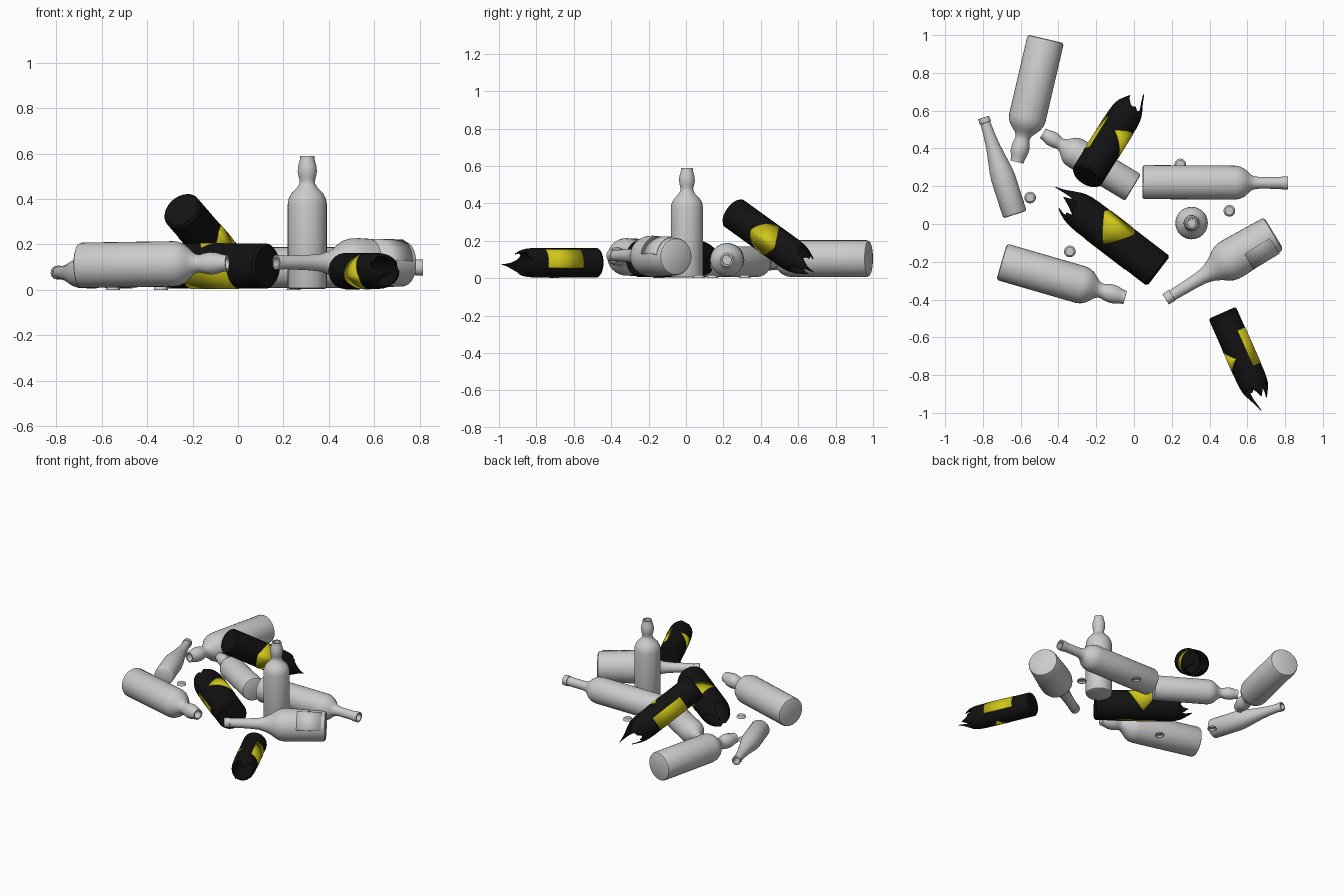
import bpy, bmesh, math, random
from mathutils import Vector, Matrix

if "Cube" in bpy.data.objects:
    bpy.data.objects.remove(bpy.data.objects["Cube"])

random.seed(4)


def material(name, col):
    m = bpy.data.materials.new(name)
    m.diffuse_color = col
    m.use_nodes = True
    m.node_tree.nodes["Principled BSDF"].inputs["Base Color"].default_value = m.diffuse_color
    return m


BLACK = material("dark_glass", (0.006, 0.006, 0.006, 1))
YELLOW = material("yellow_label", (0.62, 0.56, 0.01, 1))


def place(base, tip, up=(0, 0, 1), s=1.0):
    """Matrix putting local z along base->tip, with local x facing 'up'."""
    z = (Vector(tip) - Vector(base)).normalized()
    x = Vector(up)
    x = (x - z * x.dot(z)).normalized()
    y = z.cross(x)
    rot = Matrix((x, y, z)).transposed().to_4x4()
    return Matrix.Translation(base) @ rot @ Matrix.Scale(s, 4)


def finish(name, bm, mat4, mat=None, angle=35):
    bmesh.ops.recalc_face_normals(bm, faces=bm.faces)
    me = bpy.data.meshes.new(name)
    bm.to_mesh(me)
    bm.free()
    ob = bpy.data.objects.new(name, me)
    bpy.context.collection.objects.link(ob)
    ob.matrix_world = mat4
    if mat:
        me.materials.append(mat)
    bpy.ops.object.select_all(action='DESELECT')
    ob.select_set(True)
    bpy.context.view_layer.objects.active = ob
    bpy.ops.object.shade_smooth_by_angle(angle=math.radians(angle))
    return ob


def bridge(bm, rings, closed=True):
    for a, b in zip(rings, rings[1:]):
        n = len(a)
        for i in range(n if closed else n - 1):
            j = (i + 1) % n
            bm.faces.new((a[i], a[j], b[j], b[i]))


def ring(bm, r, z, n):
    """z may be a number or a list with one height per vertex; same for r."""
    out = []
    for i in range(n):
        t = 2 * math.pi * i / n
        ri = r[i] if isinstance(r, list) else r
        zi = z[i] if isinstance(z, list) else z
        out.append(bm.verts.new((ri * math.cos(t), ri * math.sin(t), zi)))
    return out


def lathe(name, prof, mat4, n=32):
    bm = bmesh.new()
    rings = [ring(bm, r, z, n) for z, r in prof]
    bridge(bm, rings)
    bm.faces.new(rings[0])
    bm.faces.new(rings[-1])
    return finish(name, bm, mat4)


def radius(prof, z):
    for (z0, r0), (z1, r1) in zip(prof, prof[1:]):
        if z <= z1:
            return r0 + (r1 - r0) * max(0, z - z0) / (z1 - z0)
    return prof[-1][1]


def label(name, r, zc, half, half_angle, mat4, turn=0, pointed=False, mat=None):
    """Curved patch wrapped around a bottle, facing local x turned by 'turn'."""
    bm = bmesh.new()
    lo, hi = [], []
    n = 24
    for i in range(n + 1):
        t = i / n * 2 - 1
        a = math.radians(turn + half_angle * t)
        h = half * (1 - abs(t) ** 1.3) + 0.001 if pointed else half
        for row, z in ((lo, zc - h), (hi, zc + h)):
            row.append(bm.verts.new((r * math.cos(a), r * math.sin(a), z)))
    bridge(bm, [lo, hi], closed=False)
    ob = finish(name, bm, mat4, mat)
    mod = ob.modifiers.new("thickness", 'SOLIDIFY')
    mod.thickness = 0.002
    mod.offset = 0


# Clear bottle profiles: (height, radius), mouth is opened by with_mouth
def with_mouth(prof):
    z, r = prof[-1]
    return prof + [(z, r * 0.72), (z - 0.08, r * 0.68)]


BULB = with_mouth([(0, .088), (.004, .096), (.014, .1), (.435, .1), (.46, .096),
                   (.485, .084), (.505, .066), (.522, .05), (.54, .04), (.555, .039),
                   (.575, .045), (.6, .049), (.625, .048), (.65, .041), (.665, .037),
                   (.68, .036)])
STRAIGHT = with_mouth([(0, .08), (.004, .087), (.012, .09), (.49, .09), (.515, .086),
                       (.54, .074), (.56, .056), (.575, .042), (.59, .035), (.62, .031),
                       (.735, .031), (.736, .035), (.77, .035)])
SLOPED = with_mouth([(0, .086), (.006, .096), (.015, .1), (.24, .11), (.28, .109),
                     (.31, .102), (.34, .084), (.365, .067), (.4, .05), (.44, .039),
                     (.5, .034), (.63, .03), (.631, .033), (.67, .032)])
SLIM = with_mouth([(0, .056), (.004, .062), (.01, .065), (.2, .065), (.25, .06),
                   (.31, .049), (.37, .039), (.44, .031), (.51, .027), (.512, .031),
                   (.54, .03)])

lathe("bulb_neck_bottle_back", BULB,
      place((-.467, .98, .105), (-.62, .325, .105), s=.985))
lathe("bulb_neck_bottle_front", BULB,
      place((-.70, -.20, .108), (-.045, -.39, .118)))
lathe("bulb_neck_bottle_middle", BULB,
      place((-.005, .193, .088), (-.483, .48, .088), s=.82))
lathe("standing_bottle", BULB,
      place((.305, .005, .004), (.305, .005, 1), up=(1, 0, 0), s=.86))
lathe("straight_neck_bottle", STRAIGHT, place((.045, .222, .098), (.815, .217, .098)))
lathe("slim_bottle", SLIM, place((-.63, .05, .071), (-.795, .56, .076)))
sloped_at = place((.74, -.05, .115), (.165, -.40, .122), up=(.37, -.6, .7))
lathe("sloped_bottle", SLOPED, sloped_at)
label("sloped_bottle_label", .107, .11, .08, 38, sloped_at)

# Broken dark bottles: body, shoulder and jagged rim
SHELL = [(0, .09), (.012, .1), (.47, .1), (.52, .097), (.56, .089), (.6, .073),
         (.64, .053), (.68, .036), (.72, .028)]


def broken_bottle(name, mat4):
    n = 32
    bm = bmesh.new()
    tops = []
    for i in range(n):
        d = 360 * i / n
        h = .555 + random.uniform(-.03, .025)
        for centre, size, width in ((0, .15, 36), (125, .09, 28), (235, .07, 24)):
            off = abs((d - centre + 180) % 360 - 180)
            h = max(h, .555 + size * (1 - off / width))
        tops.append(h)
    rings = [ring(bm, .09, 0, n), ring(bm, .1, .012, n), ring(bm, .1, .47, n)]
    for k in range(1, 6):
        zs = [.47 + (h - .47) * k / 5 for h in tops]
        rings.append(ring(bm, [radius(SHELL, z) for z in zs], zs, n))
    bridge(bm, rings)
    bm.faces.new(rings[0])
    ob = finish(name, bm, mat4, BLACK)
    mod = ob.modifiers.new("glass_wall", 'SOLIDIFY')
    mod.thickness = 0.006
    mod.offset = -1
    label(name + "_shield_label", .1012, .32, .1, 88, mat4, 0, True, YELLOW)
    label(name + "_square_label", .1012, .28, .13, 42, mat4, 180, False, YELLOW)


broken_bottle("broken_bottle_middle",
              place((.13, -.25, .105), (-.425, .175, .105), (.46, .61, .64)))
broken_bottle("broken_bottle_front",
              place((.467, -.47, .083), (.697, -.99, .083), (-.84, -.37, -.36), .79))
broken_bottle("broken_bottle_leaning",
              place((-.25, .25, .352), (.015, .675, .045), (.84, -.54, .1), .88))

# Loose bottle caps
CAP = [(.012, .022), (.001, .026), (0, .031), (.004, .031), (.012, .027), (.016, .022)]
for i, (x, y) in enumerate([(.245, .315), (.505, .07), (-.34, -.145), (-.55, .14)]):
    lathe(f"bottle_cap_{i + 1}", CAP, Matrix.Translation((x, y, 0)), 21)
